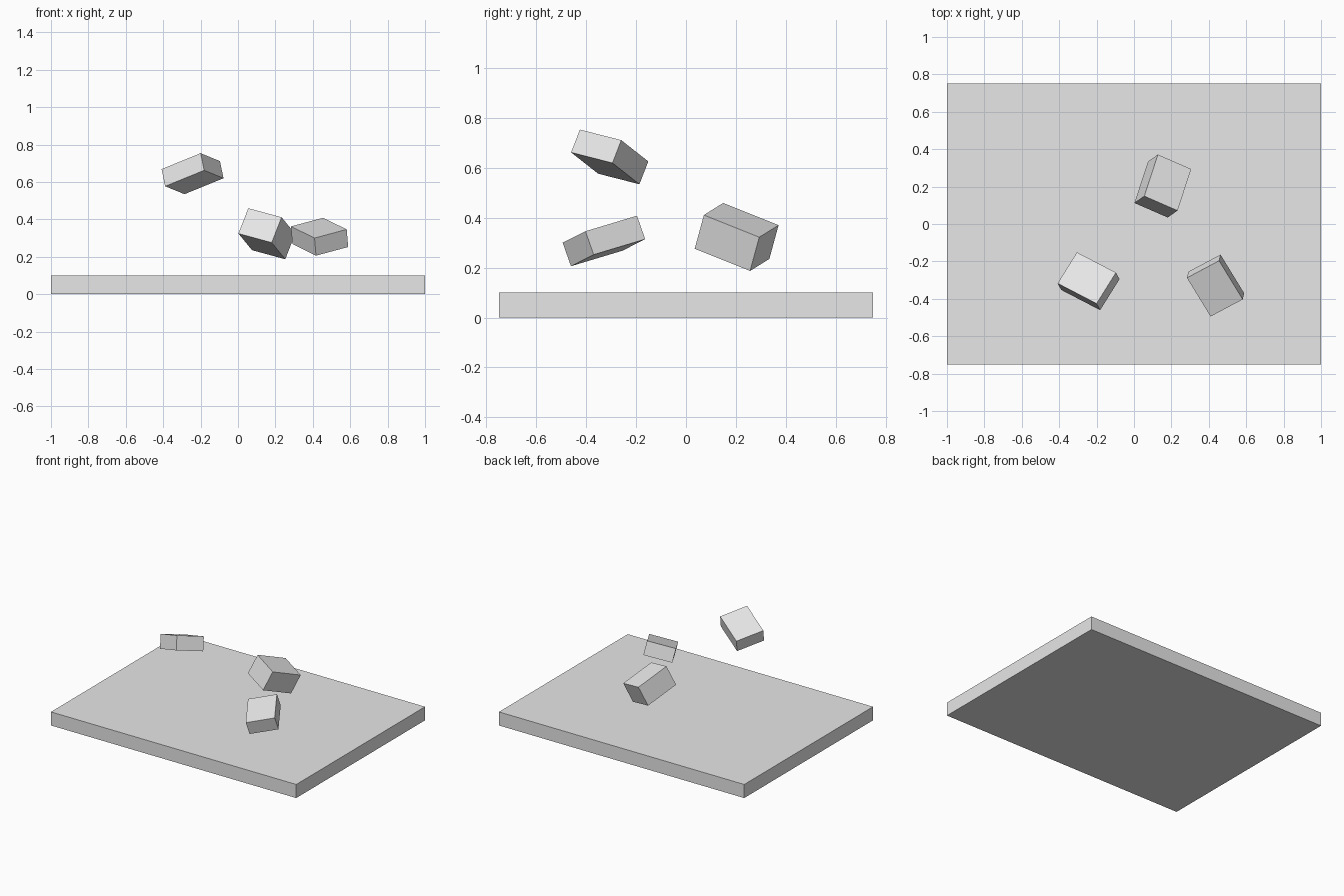
import bpy
from mathutils import Matrix, Vector

default = bpy.data.objects.get("Cube")
if default:
    bpy.data.objects.remove(default, do_unlink=True)

grey = bpy.data.materials.new("light grey")
grey.use_nodes = True
grey.diffuse_color = (0.8, 0.8, 0.8, 1)
grey.node_tree.nodes["Principled BSDF"].inputs["Base Color"].default_value = (0.8, 0.8, 0.8, 1)


def box(name, centre, size, long_axis=(1, 0, 0), side_axis=(0, 1, 0)):
    """Flat-shaded box whose local x and y follow the two given directions."""
    x = Vector(long_axis).normalized()
    z = x.cross(Vector(side_axis)).normalized()
    y = z.cross(x)
    turn = Matrix((x, y, z)).transposed()
    bpy.ops.mesh.primitive_cube_add(size=1)
    obj = bpy.context.object
    obj.name = name
    obj.matrix_world = Matrix.LocRotScale(Vector(centre), turn.to_quaternion(), Vector(size))
    obj.data.materials.append(grey)
    return obj


# Ground slab
box("floor_slab", (0, 0, 0.05), (2, 1.5, 0.1))

# Tumbling blocks above the slab
box("high_block", (-0.243, -0.306, 0.644), (0.25, 0.2, 0.1),
    (-0.208, 0.108, -0.085), (0.102, 0.164, -0.042))
box("thick_block", (0.154, 0.203, 0.323), (0.25, 0.2, 0.15),
    (0.072, 0.22, -0.088), (-0.176, 0.076, 0.048))
box("low_block", (0.436, -0.329, 0.307), (0.25, 0.2, 0.1),
    (-0.126, 0.206, 0.062), (0.171, 0.088, 0.045))
